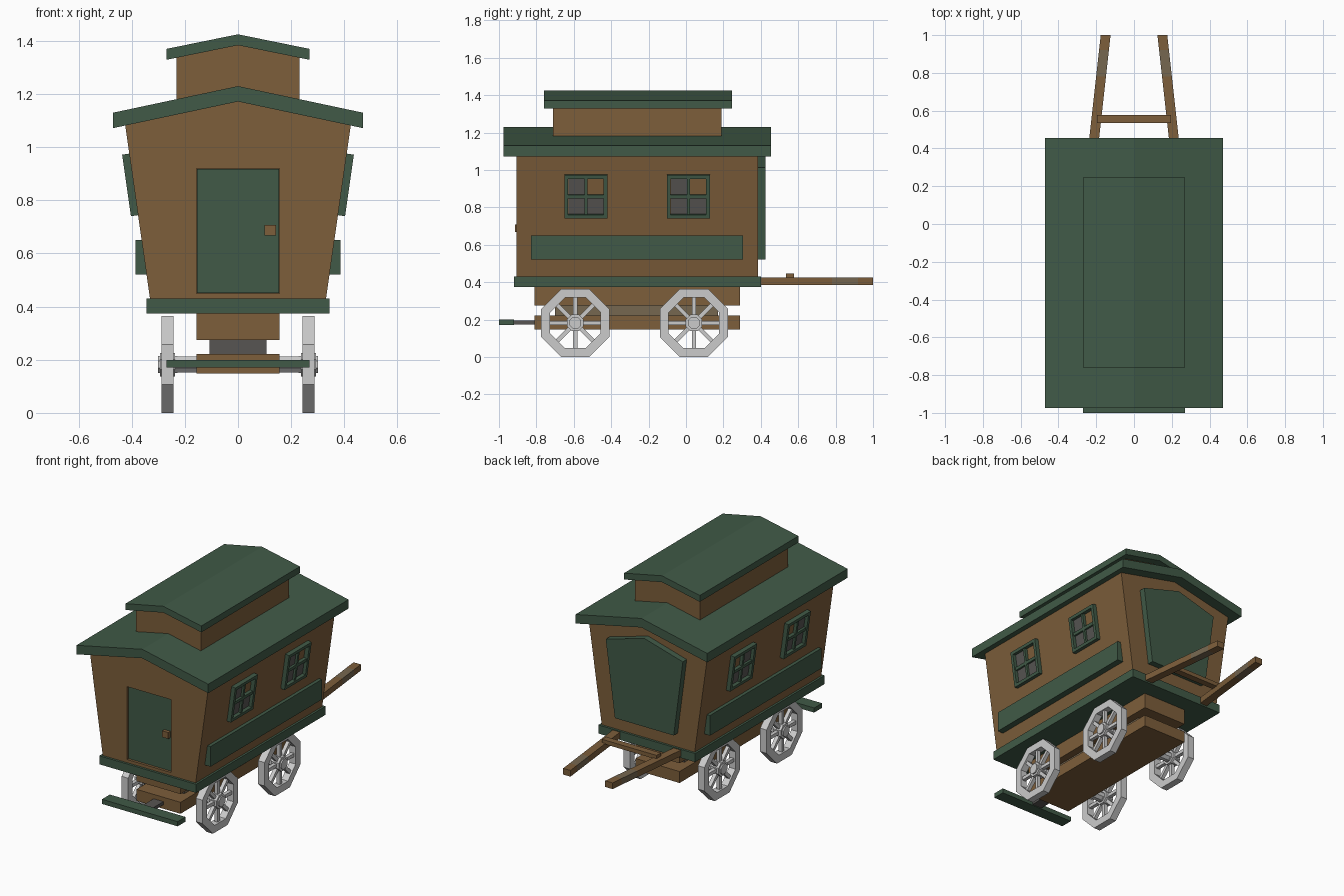
import bpy, bmesh, math
from mathutils import Vector, Matrix

if "Cube" in bpy.data.objects:
    bpy.data.objects.remove(bpy.data.objects["Cube"])


def material(name, rgb):
    m = bpy.data.materials.new(name)
    m.diffuse_color = (*rgb, 1)
    m.use_nodes = True
    m.node_tree.nodes["Principled BSDF"].inputs["Base Color"].default_value = m.diffuse_color
    return m


BROWN = material("brown wood", (0.205, 0.112, 0.043))
GREEN = material("green paint", (0.052, 0.102, 0.063))
LIGHT = material("pale grey wheel", (0.60, 0.60, 0.60))
DARK = material("dark grey", (0.095, 0.09, 0.085))
WORN = material("weathered wood", (0.18, 0.135, 0.08))


def finish(name, bm, *mats):
    bmesh.ops.recalc_face_normals(bm, faces=bm.faces)
    me = bpy.data.meshes.new(name)
    bm.to_mesh(me)
    bm.free()
    for m in mats:
        me.materials.append(m)
    ob = bpy.data.objects.new(name, me)
    bpy.context.collection.objects.link(ob)
    return ob


def add_box(bm, x0, x1, y0, y1, z0, z1):
    mat = Matrix.Translation(((x0 + x1) / 2, (y0 + y1) / 2, (z0 + z1) / 2)) @ \
        Matrix.Diagonal((abs(x1 - x0), abs(y1 - y0), abs(z1 - z0), 1))
    return bmesh.ops.create_cube(bm, size=1, matrix=mat)["verts"]


def box(name, mat, *dims):
    bm = bmesh.new()
    add_box(bm, *dims)
    return finish(name, bm, mat)


def prism(name, mat, half, y0, y1):
    """Symmetric x-z outline (right half given, top to bottom) extruded along y."""
    pts = half + [(-x, z) for x, z in reversed(half) if x > 0]
    bm = bmesh.new()
    f = bm.faces.new([bm.verts.new((x, y0, z)) for x, z in pts])
    ext = bmesh.ops.extrude_face_region(bm, geom=[f])["geom"]
    bmesh.ops.translate(bm, vec=(0, y1 - y0, 0),
                        verts=[v for v in ext if isinstance(v, bmesh.types.BMVert)])
    return finish(name, bm, mat)


def roof(name, w, top, eave, thick, y0, y1):
    bm = bmesh.new()
    line = [(-w, eave), (0, top), (w, eave)]
    pts = line + [(x, z - thick) for x, z in reversed(line)]
    a = [bm.verts.new((x, y0, z)) for x, z in pts]
    b = [bm.verts.new((x, y1, z)) for x, z in pts]
    for i in range(6):
        j = (i + 1) % 6
        bm.faces.new((a[i], a[j], b[j], b[i]))
    for r in (a, b):   # ends split at the ridge
        bm.faces.new((r[0], r[1], r[4], r[5]))
        bm.faces.new((r[1], r[2], r[3], r[4]))
    return finish(name, bm, GREEN)


# Wagon body with a recessed doorway
body = prism("body", BROWN, [(0, 1.175), (0.425, 1.085), (0.33, 0.42)], -0.905, 0.385)
cutter = box("doorway_cutter", BROWN, -0.157, 0.157, -1.0, -0.885, 0.45, 0.92)
cutter.hide_render = True
cutter.hide_viewport = True
cutter.display_type = 'WIRE'
cut = body.modifiers.new("doorway", 'BOOLEAN')
cut.object = cutter
cut.solver = 'EXACT'
box("door", GREEN, -0.155, 0.155, -0.892, -0.88, 0.452, 0.918)
box("door_handle", BROWN, 0.1, 0.143, -0.915, -0.89, 0.667, 0.708)

# Roofs and raised skylight storey
roof("main_roof", 0.47, 1.23, 1.13, 0.058, -0.975, 0.455)
prism("upper_storey", BROWN, [(0, 1.39), (0.232, 1.345), (0.232, 1.12)], -0.71, 0.19)
roof("upper_roof", 0.27, 1.425, 1.37, 0.041, -0.76, 0.245)

# Rear panel
prism("rear_panel", GREEN, [(0, 1.09), (0.275, 1.012), (0.21, 0.52)], 0.38, 0.425)

# Floor and chassis
box("floor", GREEN, -0.345, 0.345, -0.92, 0.4, 0.375, 0.43)
box("upper_chassis", BROWN, -0.157, 0.157, -0.81, 0.29, 0.275, 0.376)
box("lower_chassis", BROWN, -0.157, 0.157, -0.81, 0.29, 0.148, 0.222)
spacer = box("chassis_spacer", DARK, -0.107, 0.107, -0.7, 0.17, 0.22, 0.277)
spacer.data.materials.append(WORN)
for p in spacer.data.polygons:
    p.material_index = 1 if abs(p.normal.x) > 0.5 else 0

# Front step on its bracket
box("step", GREEN, -0.27, 0.27, -1.0, -0.92, 0.17, 0.2)
box("step_bracket", DARK, -0.035, 0.035, -0.925, -0.8, 0.174, 0.194)

# Side lockers and windows lying on the sloping walls
slope = Vector((0.095, 0, 0.665)).normalized()
normal = Vector((slope.z, 0, -slope.x))
for s, side in ((1, "right"), (-1, "left")):
    box(f"{side}_locker", GREEN, s * 0.31, s * 0.385, -0.83, 0.305, 0.52, 0.65)
    for yc, place in ((-0.535, "front"), (0.013, "rear")):
        foot = Vector((0.33 + 0.095 * (0.86 - 0.42) / 0.665, yc, 0.86))

        def on_wall(name, mat, parts):
            """Boxes given as (depth0, depth1, y0, y1, up0, up1) on the wall."""
            bm = bmesh.new()
            for p in parts:
                add_box(bm, *p)
            for v in bm.verts:
                q = foot + normal * v.co.x + slope * v.co.z + Vector((0, v.co.y, 0))
                v.co = (s * q.x, q.y, q.z)
            finish(name, bm, mat)

        w, h, t, d = 0.115, 0.117, 0.02, 0.027
        on_wall(f"{side}_{place}_window_frame", GREEN, [
            (-0.01, d, -w, w, h - t, h), (-0.01, d, -w, w, -h, t - h),
            (-0.01, d, -w, t - w, t - h, h - t), (-0.01, d, w - t, w, t - h, h - t),
            (-0.01, 0.02, -0.008, 0.008, t - h, h - t),
            (-0.01, 0.02, t - w, w - t, -0.01, 0.01)])
        # three glazed panes; the upper rear one shows the wall
        on_wall(f"{side}_{place}_window_panes", DARK, [
            (-0.002, 0.006, -0.094, -0.008, 0.01, 0.096),
            (-0.002, 0.006, -0.094, -0.008, -0.096, -0.01),
            (-0.002, 0.006, 0.008, 0.094, -0.096, -0.01)])


# Octagonal spoked wheels
def wheel(name, xc, yc, zc=0.182):
    bm = bmesh.new()
    k = 1 / math.cos(math.pi / 8)
    rings = []
    for r, x in ((0.182, -1), (0.182, 1), (0.135, 1), (0.135, -1)):
        rings.append([bm.verts.new((x * 0.023, r * k * math.cos(a), r * k * math.sin(a)))
                      for a in (math.pi / 8 + i * math.pi / 4 for i in range(8))])
    for n in range(4):
        p, q = rings[n], rings[(n + 1) % 4]
        for i in range(8):
            j = (i + 1) % 8
            bm.faces.new((p[i], p[j], q[j], q[i]))
    for i in range(8):   # spokes
        vs = add_box(bm, -0.012, 0.012, -0.011, 0.011, 0.02, 0.14)
        bmesh.ops.rotate(bm, verts=vs, cent=(0, 0, 0),
                         matrix=Matrix.Rotation(i * math.pi / 4, 3, 'X'))
    for r, depth in ((0.048, 0.056), (0.034, 0.074)):   # stepped hub
        bmesh.ops.create_cone(bm, cap_ends=True, segments=8, radius1=r, radius2=r, depth=depth,
                              matrix=Matrix.Rotation(math.pi / 2, 4, 'Y') @
                              Matrix.Rotation(math.pi / 8, 4, 'Z'))
    bmesh.ops.translate(bm, verts=bm.verts, vec=(xc, yc, zc))
    finish(name, bm, LIGHT)


for yc, place in ((-0.592, "front"), (0.042, "rear")):
    for s, side in ((1, "right"), (-1, "left")):
        wheel(f"{place}_{side}_wheel", s * 0.265, yc)
    bm = bmesh.new()
    bmesh.ops.create_cone(bm, cap_ends=True, segments=8, radius1=0.032, radius2=0.032, depth=0.5,
                          matrix=Matrix.Translation((0, yc, 0.182)) @
                          Matrix.Rotation(math.pi / 2, 4, 'Y') @
                          Matrix.Rotation(math.pi / 8, 4, 'Z'))
    finish(f"{place}_axle", bm, LIGHT)

# Converging draw shafts with a worn band, and their crossbar
for s, side in ((1, "right"), (-1, "left")):
    bm = bmesh.new()
    rows = [0.39, 0.78, 0.92, 1.0]
    for a, b in zip(rows, rows[1:]):
        for v in add_box(bm, -0.026, 0.026, a, b, 0.385, 0.425):
            v.co.x = s * (v.co.x + 0.21 - 0.111 * (v.co.y - 0.46))
    bmesh.ops.remove_doubles(bm, verts=bm.verts, dist=1e-4)
    for f in bm.faces:
        f.material_index = 1 if 0.79 < f.calc_center_median().y < 0.91 else 0
    finish(f"{side}_shaft", bm, BROWN, WORN)
box("shaft_crossbar", BROWN, -0.195, 0.195, 0.535, 0.578, 0.42, 0.446)
